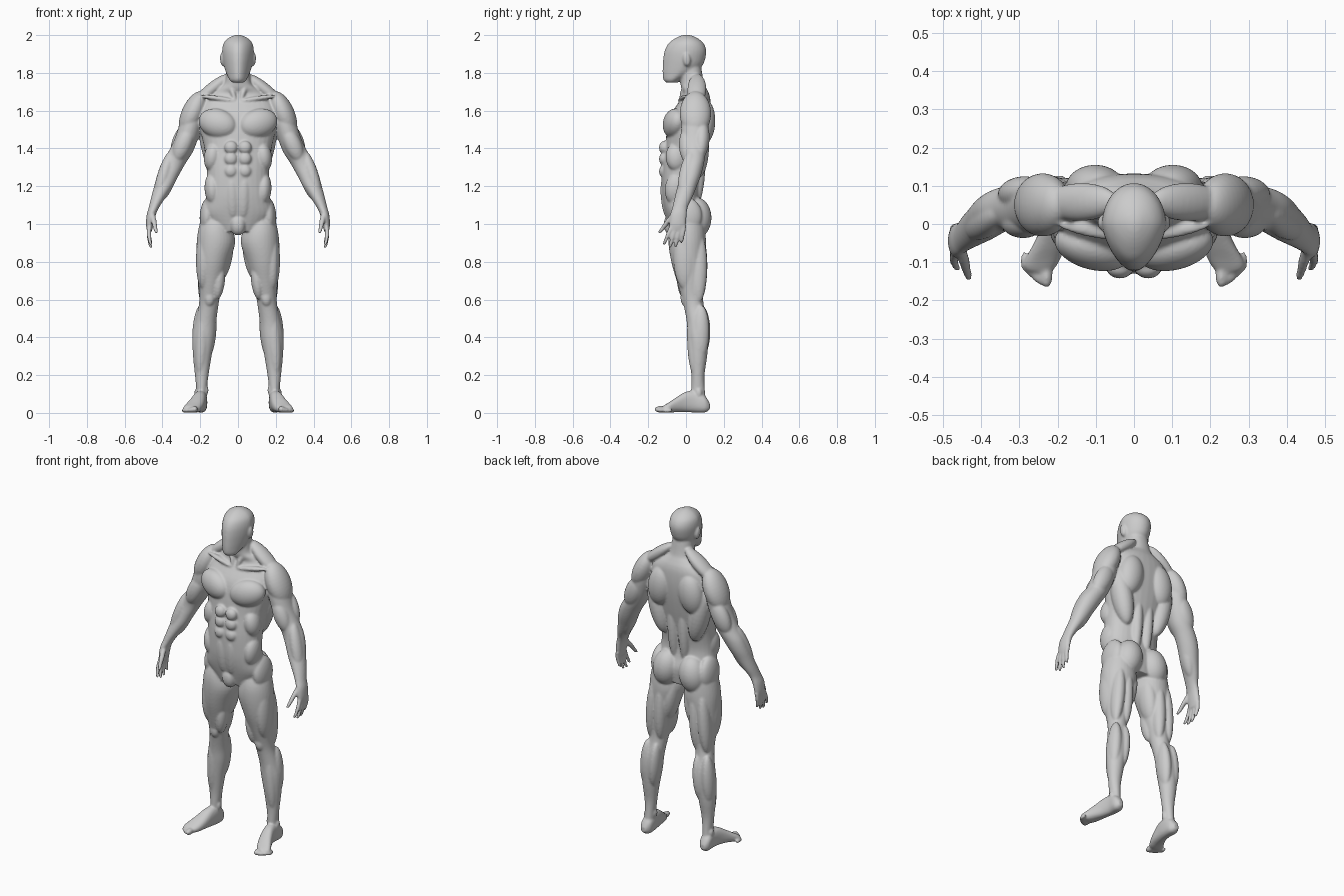
import bpy, bmesh, math
from mathutils import Vector, Matrix

bm = bmesh.new()
SIDES = (1, -1)


def spline(rows, steps=4):
    """Catmull-Rom interpolation of section rows."""
    out = []
    for i in range(len(rows) - 1):
        p0, p1, p2 = rows[max(i - 1, 0)], rows[i], rows[i + 1]
        p3 = rows[min(i + 2, len(rows) - 1)]
        for k in range(steps):
            t = k / steps
            out.append([0.5 * (2 * b + (c - a) * t + (2 * a - 5 * b + 4 * c - d) * t * t
                               + (3 * b - a - 3 * c + d) * t ** 3)
                        for a, b, c, d in zip(p0, p1, p2, p3)])
    return out + [list(rows[-1])]


def loft(rows, side=1, axis='z', power=1.0, taper=0.0, n=32):
    """Rows: position on axis, centre x, half width, low and high of the other axis."""
    rings = []
    for t, cx, hw, lo, hi in spline(rows):
        ring = []
        for k in range(n):
            a = 2 * math.pi * k / n
            c, s = math.cos(a), math.sin(a)
            u = math.copysign(abs(c) ** power, c) * (1 - taper * max(0, -s))
            v = math.copysign(abs(s) ** power, s)
            x, w = side * (cx + hw * u), (lo + hi) / 2 + (hi - lo) / 2 * v
            ring.append(bm.verts.new((x, w, t) if axis == 'z' else (x, t, w)))
        rings.append(ring)
    for r, q in zip(rings, rings[1:]):
        for k in range(n):
            bm.faces.new((r[k], r[(k + 1) % n], q[(k + 1) % n], q[k]))
    bm.faces.new(rings[0])
    bm.faces.new(rings[-1])


def muscle(ax, ay, az, bx, by, bz, w, d):
    """Mirrored pair of ellipsoids running from a to b, w wide and d deep."""
    a, b = Vector((ax, ay, az)), Vector((bx, by, bz))
    z = (b - a).normalized()
    x = Vector((0, 1, 0)).cross(z).normalized()
    y = z.cross(x)
    rot = Matrix((x, y, z)).transposed().to_4x4()
    m = Matrix.Translation((a + b) / 2) @ rot @ Matrix.Diagonal((w, d, (b - a).length / 2, 1))
    for s in SIDES:
        bmesh.ops.create_uvsphere(bm, u_segments=28, v_segments=18, radius=1,
                                  matrix=Matrix.Diagonal((s, 1, 1, 1)) @ m)


# Head and ears
loft([(1.748, 0, .030, -.105, -.045), (1.765, 0, .046, -.120, -.02), (1.80, 0, .063, -.124, .05),
      (1.84, 0, .075, -.123, .088), (1.88, 0, .082, -.120, .103), (1.92, 0, .084, -.112, .107),
      (1.955, 0, .077, -.093, .094), (1.98, 0, .057, -.062, .067), (1.996, 0, .028, -.03, .035),
      (2.002, 0, .008, -.005, .01)], taper=.22)
muscle(.086, .0, 1.905, .08, .008, 1.835, .012, .02)

# Torso and neck
loft([(.96, 0, .12, -.085, .085), (1.05, 0, .185, -.11, .095), (1.12, 0, .173, -.125, .075),
      (1.19, 0, .166, -.130, .068), (1.29, 0, .166, -.128, .085), (1.40, 0, .178, -.112, .108),
      (1.50, 0, .20, -.100, .125), (1.58, 0, .205, -.080, .132), (1.65, 0, .18, -.035, .13),
      (1.69, 0, .14, -.015, .122), (1.72, 0, .10, -.025, .108), (1.75, 0, .07, -.03, .095),
      (1.83, 0, .06, -.035, .08)], power=.9)

# Torso muscles: chest, ribs, flanks, back, seat, hips, groin, collar bones, neck
for m in [(.012, -.088, 1.505, .205, -.035, 1.56, .077, .058),
          (.125, -.055, 1.43, .145, -.05, 1.28, .045, .055),
          (.14, -.045, 1.27, .13, -.06, 1.10, .042, .06),
          (.175, .06, 1.58, .10, .06, 1.24, .058, .062),
          (.085, .10, 1.66, .12, .09, 1.42, .076, .06),
          (.045, .06, 1.79, .235, .055, 1.635, .034, .05),
          (.038, .08, 1.45, .034, .05, 1.08, .033, .036),
          (.07, .055, 1.14, .105, .055, .925, .08, .08),
          (.155, .0, 1.14, .17, .01, .95, .04, .08),
          (.006, -.075, 1.06, .006, -.08, .94, .036, .04),
          (.015, -.035, 1.652, .20, .0, 1.678, .013, .018),
          (.06, .02, 1.79, .014, -.032, 1.655, .015, .016)]:
    muscle(*m)

# Stomach muscles
for z in (1.405, 1.345, 1.28):
    muscle(.037, -.112, z + .035, .037, -.118, z - .035, .035, .028)
muscle(.034, -.118, 1.25, .026, -.098, 1.03, .034, .025)

# Legs
leg = [(1.06, .11, .075, -.06, .09), (.98, .118, .09, -.088, .10), (.90, .117, .102, -.093, .106),
       (.80, .131, .086, -.078, .10), (.70, .142, .069, -.05, .095), (.62, .150, .055, -.026, .09),
       (.56, .157, .052, -.01, .096), (.48, .171, .056, .004, .115), (.40, .181, .060, .01, .12),
       (.30, .189, .049, .018, .112), (.20, .192, .036, .028, .098), (.12, .193, .028, .028, .1),
       (.04, .196, .028, .03, .108)]
for m in [(.125, -.045, 1.02, .152, -.012, .67, .048, .052),
          (.178, -.01, .98, .183, .0, .65, .042, .062),
          (.09, -.015, .80, .112, -.002, .60, .032, .04),
          (.05, .03, .98, .095, .03, .70, .045, .062),
          (.11, .07, .96, .125, .065, .58, .038, .046),
          (.16, .07, .95, .188, .065, .58, .036, .045),
          (.148, -.012, .645, .152, -.006, .565, .026, .02),
          (.138, .08, .57, .16, .078, .29, .034, .05),
          (.198, .08, .57, .213, .075, .28, .036, .046),
          (.18, .03, .56, .203, .042, .20, .034, .03),
          (.168, .058, .145, .168, .058, .095, .012, .017),
          (.219, .068, .13, .219, .068, .08, .012, .017)]:
    muscle(*m)

# Feet, with toes fanned along the front edge
foot = [(.126, .2, .015, .018, .05), (.10, .198, .033, .002, .09), (.05, .197, .034, .002, .115),
        (0, .205, .036, .004, .112), (-.05, .22, .042, .004, .083), (-.09, .238, .046, .001, .056),
        (-.113, .247, .042, .003, .042), (-.125, .248, .03, .008, .034)]
for i in range(5):
    t = i / 4
    r = .018 - .007 * t ** .5
    x, y = .229 + .058 * t, -.134 + .036 * t ** 1.5
    for s in SIDES:
        bmesh.ops.create_uvsphere(bm, u_segments=16, v_segments=12, radius=1,
                                  matrix=Matrix.Translation((s * x, y, r + .001))
                                  @ Matrix.Diagonal((r * .9, .034 - .007 * t, r, 1)))

# Arms down to the palm
arm = [(1.66, .215, .04, .01, .10), (1.60, .24, .055, -.015, .12), (1.53, .25, .060, -.025, .12),
       (1.45, .274, .062, -.025, .115), (1.38, .305, .065, -.02, .105), (1.32, .342, .064, -.018, .095),
       (1.26, .37, .058, -.03, .08), (1.20, .394, .050, -.045, .057), (1.14, .422, .038, -.06, .033),
       (1.09, .444, .028, -.072, .01), (1.05, .459, .024, -.084, .004), (1.0, .467, .020, -.088, .0),
       (.965, .469, .014, -.087, -.005)]
for m in [(.188, .05, 1.70, .29, .05, 1.47, .06, .083),
          (.25, .005, 1.51, .33, .005, 1.33, .046, .042),
          (.25, .09, 1.54, .335, .075, 1.35, .052, .042),
          (.35, .03, 1.39, .432, -.02, 1.13, .035, .042),
          (.315, .035, 1.34, .41, -.005, 1.12, .031, .04)]:
    muscle(*m)

for s in SIDES:
    loft(leg, s)
    loft(foot, s, axis='y', power=.8)
    loft(arm, s)
    # Fingers, slightly spread and curled
    for i, tip in enumerate((.888, .872, .876, .898)):
        y0, y1 = -.076 + .022 * i, -.118 + .031 * i
        rows = []
        for t, r in ((0, .012), (.4, .012), (.8, .010), (.95, .008), (1, .003)):
            y = y0 + (y1 - y0) * t
            rows.append((.99 + (tip - .99) * t, .468 + .02 * t - .028 * t * t, r, y - r, y + r))
        loft(rows, s, n=14)
    # Thumb
    rows = []
    for t, r in ((0, .016), (.35, .017), (.7, .014), (.93, .011), (1, .004)):
        y = -.068 - .075 * t
        rows.append((1.05 - .10 * t, .452 - .02 * t, r * .85, y - r, y + r))
    loft(rows, s, n=14)

# Fuse all parts into one smooth body
bmesh.ops.recalc_face_normals(bm, faces=bm.faces)
mesh = bpy.data.meshes.new("body")
bm.to_mesh(mesh)
bm.free()
body = bpy.data.objects.new("body", mesh)
bpy.context.collection.objects.link(body)
fuse = body.modifiers.new("fuse", 'REMESH')
fuse.mode = 'VOXEL'
fuse.voxel_size = .006
fuse.use_smooth_shade = True
soften = body.modifiers.new("soften", 'SMOOTH')
soften.factor = .5
soften.iterations = 5
